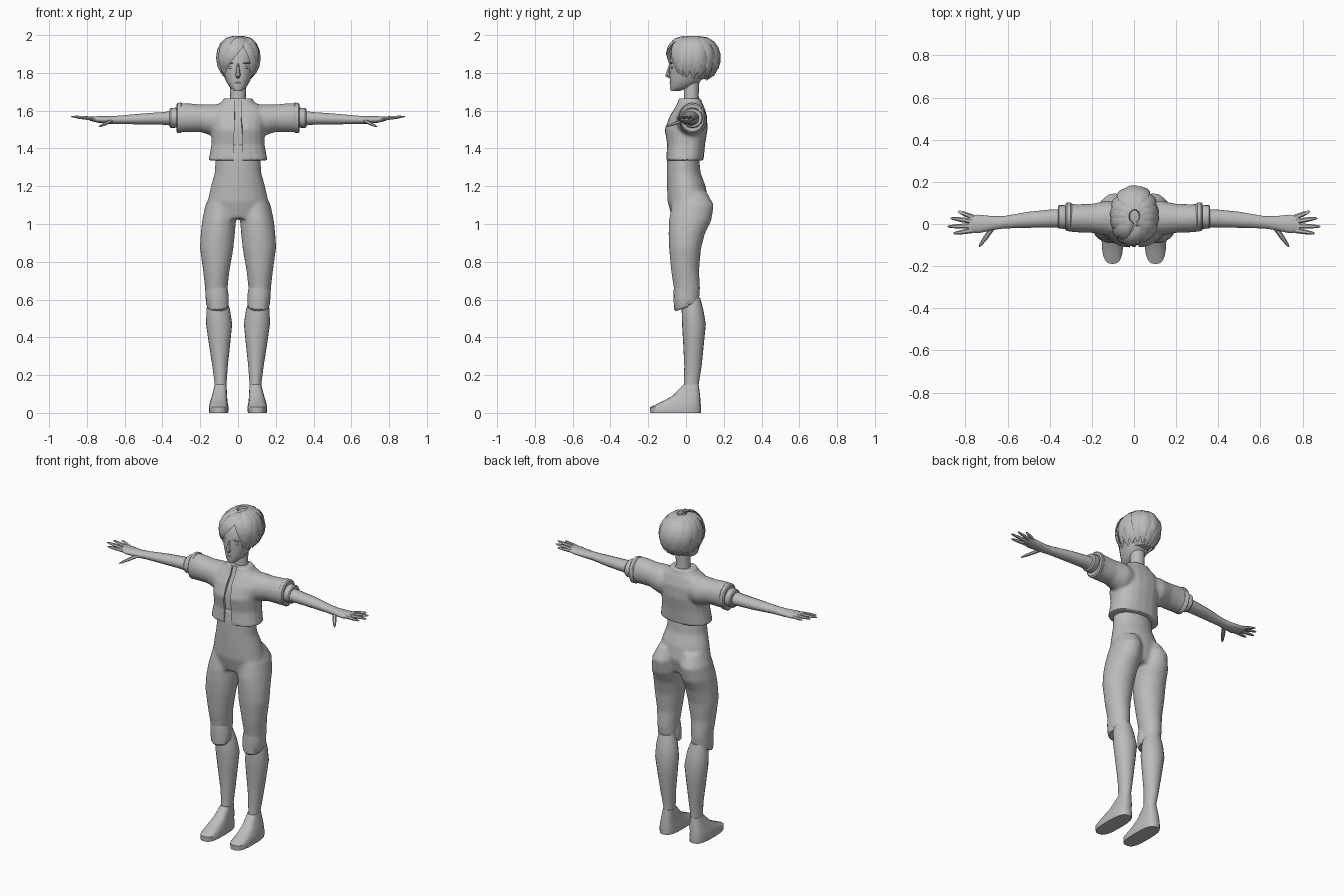
import bpy, bmesh, math, random
from mathutils import Vector, Matrix

if "Cube" in bpy.data.objects:
    bpy.data.objects.remove(bpy.data.objects["Cube"])
random.seed(4)

grey = bpy.data.materials.new("plain grey")
grey.use_nodes = True
grey.diffuse_color = (0.5, 0.5, 0.5, 1)
grey.node_tree.nodes["Principled BSDF"].inputs["Base Color"].default_value = grey.diffuse_color


def skin_rings(bm, rings):
    """Bridge a list of point rings into a closed, capped surface."""
    rows = [[bm.verts.new(p) for p in ring] for ring in rings]
    count = len(rows[0])
    for low, high in zip(rows, rows[1:]):
        for i in range(count):
            j = (i + 1) % count
            bm.faces.new((low[i], low[j], high[j], high[i]))
    bm.faces.new(rows[0][::-1])
    bm.faces.new(rows[-1])


def loft(bm, sections, axis="z", power=1.0, sides=20):
    """Sections are (position along axis, two centre values, two radii)."""
    rings = []
    for t, a, b, ra, rb in sections:
        ring = []
        for i in range(sides):
            angle = math.tau * i / sides
            c, s = math.cos(angle), math.sin(angle)
            u = a + ra * math.copysign(abs(c) ** power, c)
            v = b + rb * math.copysign(abs(s) ** power, s)
            ring.append((u, v, t) if axis == "z" else (t, u, v))
        rings.append(ring)
    skin_rings(bm, rings)


def tube(bm, points, widths, outward, flat=1.0, sides=6):
    """Sweep a flattened section along points; outward(p) is its thin direction."""
    rings = []
    for k, (p, w) in enumerate(zip(points, widths)):
        along = (points[min(k + 1, len(points) - 1)] - points[max(k - 1, 0)]).normalized()
        side = along.cross(outward(p)).normalized()
        up = side.cross(along)
        rings.append([p + side * math.cos(math.tau * i / sides) * w
                      + up * math.sin(math.tau * i / sides) * w * flat for i in range(sides)])
    skin_rings(bm, rings)


def mirror(bm):
    """Copy everything so far to the other side."""
    copy = bmesh.ops.duplicate(bm, geom=bm.verts[:] + bm.edges[:] + bm.faces[:])["geom"]
    verts = [g for g in copy if isinstance(g, bmesh.types.BMVert)]
    bmesh.ops.scale(bm, vec=(-1, 1, 1), verts=verts)


def make(name, bm, angle=40):
    bmesh.ops.recalc_face_normals(bm, faces=bm.faces)
    mesh = bpy.data.meshes.new(name)
    bm.to_mesh(mesh)
    bm.free()
    mesh.materials.append(grey)
    obj = bpy.data.objects.new(name, mesh)
    bpy.context.collection.objects.link(obj)
    shade(obj, angle)
    return obj


def shade(obj, angle):
    bpy.ops.object.select_all(action="DESELECT")
    obj.select_set(True)
    bpy.context.view_layer.objects.active = obj
    bpy.ops.object.shade_smooth_by_angle(angle=math.radians(angle))


def bake(obj):
    """Replace the mesh by its modified result."""
    graph = bpy.context.evaluated_depsgraph_get()
    obj.data = bpy.data.meshes.new_from_object(obj.evaluated_get(graph))
    obj.modifiers.clear()
    shade(obj, 40)


def fuse(obj, voxel, rounds):
    """Merge overlapping volumes into one soft surface."""
    remesh = obj.modifiers.new("fuse", "REMESH")
    remesh.mode = "VOXEL"
    remesh.voxel_size = voxel
    soften = obj.modifiers.new("soften", "SMOOTH")
    soften.iterations = rounds
    bake(obj)


# Trousers and waist
bm = bmesh.new()
loft(bm, [(1.17, .08, .03, .06, .08), (1.1, .093, .036, .08, .112), (1.02, .1, .022, .09, .113),
          (.95, .107, .004, .091, .097), (.87, .113, -.005, .089, .085), (.75, .115, -.005, .07, .074),
          (.66, .115, .005, .06, .07), (.57, .113, .005, .057, .062)])
mirror(bm)
loft(bm, [(1.42, 0, -.005, .118, .087), (1.34, 0, -.015, .12, .086), (1.27, 0, -.012, .124, .09),
          (1.2, 0, .002, .144, .103), (1.12, 0, .01, .162, .108), (1.03, 0, .01, .14, .085)])
fuse(make("trousers", bm), .01, 6)

# Knee pads: front shells with a pointed lower edge
bm = bmesh.new()
loft(bm, [(.665, .113, -.012, .056, .052), (.62, .11, -.012, .061, .055),
          (.575, .109, -.01, .06, .053), (.56, .109, -.008, .054, .046)], sides=16)
for v in bm.verts:
    if v.co.z < .6:
        v.co.z -= .5 * max(0, -v.co.y - .01)
mirror(bm)
make("knee_pads", bm, 30)

# Boots and feet
bm = bmesh.new()
loft(bm, [(.61, .11, .03, .045, .045), (.55, .105, .034, .062, .057), (.47, .1, .042, .069, .063),
          (.37, .098, .04, .057, .055), (.25, .095, .037, .041, .046), (.15, .092, .028, .031, .039),
          (.08, .094, .026, .032, .045)])
loft(bm, [(0, .102, -.055, .05, .134), (.03, .102, -.055, .052, .135), (.055, .102, -.03, .047, .107),
          (.09, .098, .002, .04, .073), (.15, .092, .027, .031, .04)], power=.7)
mirror(bm)
make("boots", bm)

# Cropped jacket with short sleeves
bm = bmesh.new()
loft(bm, [(.06, .02, 1.55, .08, .08), (.13, .028, 1.55, .083, .085), (.2, .027, 1.56, .069, .073),
          (.27, .027, 1.563, .067, .077), (.31, .03, 1.562, .066, .078)], axis="x")
mirror(bm)
loft(bm, [(1.335, 0, -.007, .157, .1), (1.42, 0, 0, .141, .101), (1.5, 0, 0, .142, .114),
          (1.57, 0, .012, .152, .1), (1.62, 0, .02, .13, .076), (1.645, 0, .02, .088, .064),
          (1.665, 0, .02, .075, .06)], power=.85)
jacket = make("jacket", bm)
fuse(jacket, .009, 3)

# Open front of the jacket
bm = bmesh.new()
profile = [(-.2, 1.3), (-.09, 1.3), (-.085, 1.42), (-.096, 1.5), (-.073, 1.57),
           (-.038, 1.62), (-.025, 1.7), (-.2, 1.7)]
skin_rings(bm, [[(s * (.024 if z < 1.55 else .015), y, z) for y, z in profile] for s in (-1, 1)])
cutter = make("front_cutter", bm)
cutter.hide_render = True
cut = jacket.modifiers.new("opening", "BOOLEAN")
cut.object = cutter
cut.solver = "EXACT"
bake(jacket)
bpy.data.objects.remove(cutter)

# Rolled sleeve cuffs
bm = bmesh.new()
for start, end, ry, rz in ((.295, .325, .068, .08), (.32, .362, .056, .053)):
    loft(bm, [(start, .033, 1.563, ry * .93, rz * .93), (start + .006, .033, 1.563, ry, rz),
              (end - .006, .034, 1.561, ry, rz), (end, .034, 1.561, ry * .9, rz * .9)], axis="x")
mirror(bm)
make("cuffs", bm, 35)

# Forearms, palms and fingers
bm = bmesh.new()
loft(bm, [(.3, .027, 1.56, .045, .045), (.4, .026, 1.559, .042, .034), (.5, .02, 1.556, .038, .03),
          (.62, .008, 1.552, .029, .023), (.67, .004, 1.55, .033, .021), (.74, 0, 1.553, .044, .018),
          (.785, .002, 1.558, .04, .011)], axis="x", sides=14)
for base, tip in (((.765, .032, 1.557), (.835, .06, 1.567)), ((.77, .013, 1.56), (.87, .028, 1.57)),
                  ((.77, -.009, 1.56), (.885, -.012, 1.569)), ((.765, -.03, 1.557), (.858, -.045, 1.563)),
                  ((.67, -.015, 1.547), (.735, -.108, 1.515))):
    a, b = Vector(base), Vector(tip)
    tube(bm, [a, a.lerp(b, .55), a.lerp(b, .9), b], (.013, .011, .007, .003),
         lambda p: Vector((0, 0, 1)), flat=.75)
mirror(bm)
make("arms", bm, 50)

# Neck and collar
bm = bmesh.new()
loft(bm, [(1.6, 0, .03, .05, .045), (1.68, 0, .028, .041, .039), (1.78, 0, .03, .043, .042)])
make("neck", bm)

# Head with nose, lips and eyes
bm = bmesh.new()
loft(bm, [(1.703, 0, -.058, .018, .022), (1.725, 0, -.028, .044, .058), (1.755, 0, -.005, .063, .08),
          (1.8, 0, .01, .079, .098), (1.85, 0, .02, .088, .107), (1.91, 0, .032, .09, .11),
          (1.955, 0, .04, .07, .085), (1.975, 0, .04, .03, .04)], power=.92)
tube(bm, [Vector(p) for p in ((0, -.082, 1.85), (0, -.094, 1.81), (0, -.098, 1.787), (0, -.084, 1.776))],
     (.006, .01, .014, .008), lambda p: Vector((0, -1, 0)))


def blob(place, size):
    matrix = Matrix.Translation(place) @ Matrix.Diagonal((*size, 1))
    bmesh.ops.create_uvsphere(bm, u_segments=10, v_segments=6, radius=1, matrix=matrix)


blob((0, -.078, 1.747), (.02, .01, .006))
for s in (-1, 1):
    blob((s * .038, -.073, 1.829), (.017, .008, .007))
    blob((s * .04, -.077, 1.852), (.024, .008, .004))
make("head", bm, 50)

# Hair: an under-cap covered by tapered locks
bm = bmesh.new()
crown = Vector((.002, .036, 1.867))
blob((0, .055, 1.872), (.1, .118, .115))


def lock(start, end, top, bottom, width, lift=1.0):
    points, steps = [], 7
    for k in range(steps):
        f = k / (steps - 1)
        turn = math.radians(start + (end - start) * f)
        drop = math.radians(top + (bottom - top) * f)
        reach = math.sin(drop) ** .75 * lift
        points.append(crown + Vector((.105 * reach * math.cos(turn), .138 * reach * math.sin(turn),
                                      .122 * math.cos(drop) * lift)))
    widths = [width * w for w in (.5, .8, 1, 1, .9, .6, .12)]
    tube(bm, points, widths, lambda p: (p - crown).normalized(), flat=.32)


for layer, (amount, bottom, width) in enumerate(((14, 148, .036), (11, 118, .038))):
    for i in range(amount):
        turn = -38 + 256 * i / (amount - 1)
        lock(turn + 8, turn, 8, bottom + random.uniform(-10, 8), width, .97 + .05 * layer)
# Side-swept fringe from the parting
for end, bottom, width in ((-112, 66, .03), (-128, 78, .033), (-142, 98, .033), (-156, 125, .032)):
    lock(-62, end, 14, bottom, width, 1.03)
for end, bottom, width in ((-50, 82, .026), (-34, 112, .03), (-26, 135, .028)):
    lock(-66, end, 16, bottom, width, 1.0)
make("hair", bm, 30)
